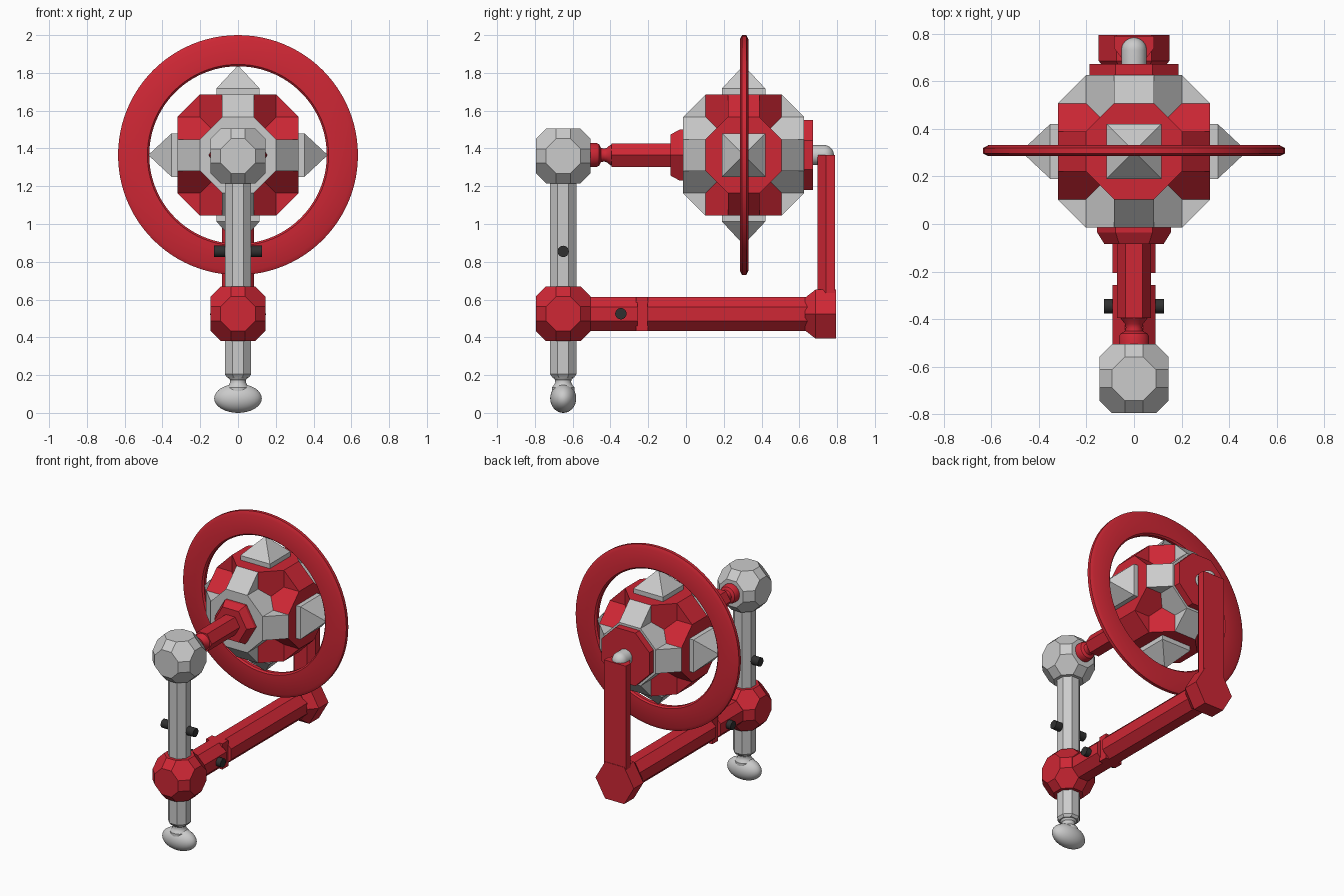
import bpy, bmesh, math
from mathutils import Matrix, Vector
from itertools import permutations, product

if "Cube" in bpy.data.objects:
    bpy.data.objects.remove(bpy.data.objects["Cube"])

ROT = {"z": Matrix(),
       "y": Matrix.Rotation(-math.pi / 2, 4, "X"),
       "x": Matrix.Rotation(math.pi / 2, 4, "Y")}
C8 = 1 / math.cos(math.pi / 8)          # octagon apothem to radius
A, B, C = 1, 1 + 2 ** .5, 1 + 2 * 2 ** .5   # truncated cuboctahedron proportions


def material(name, rgb):
    m = bpy.data.materials.new(name)
    m.diffuse_color = (*rgb, 1)
    m.use_nodes = True
    m.node_tree.nodes["Principled BSDF"].inputs["Base Color"].default_value = m.diffuse_color
    return m


RED = material("red", (0.62, 0.02, 0.035))
BLACK = material("black", (0.03, 0.03, 0.03))


def finish(name, bm, mat=None, smooth=False):
    bmesh.ops.recalc_face_normals(bm, faces=bm.faces)
    me = bpy.data.meshes.new(name)
    bm.to_mesh(me)
    bm.free()
    if mat:
        me.materials.append(mat)
    if smooth:
        me.shade_smooth()
        me.set_sharp_from_angle(angle=math.radians(35))
    ob = bpy.data.objects.new(name, me)
    bpy.context.collection.objects.link(ob)
    return ob


def lathe(name, profile, center=(0, 0, 0), axis="z", n=8, mat=None, smooth=False, closed=False):
    """Turn (radius, height) points round an axis; 8 sides get flats on the axes."""
    bm = bmesh.new()
    phase, k = (math.pi / 8, C8) if n == 8 else (0, 1)
    M = Matrix.Translation(center) @ ROT[axis]
    rings = []
    for r, h in profile:
        rings.append([bm.verts.new(M @ Vector((k * r * math.cos(phase + i * math.tau / n),
                                               k * r * math.sin(phase + i * math.tau / n), h)))
                      for i in range(n)])
    pairs = list(zip(rings, rings[1:]))
    if closed:
        pairs.append((rings[-1], rings[0]))
    else:
        bm.faces.new(rings[0])
        bm.faces.new(rings[-1])
    for p, q in pairs:
        for i in range(n):
            j = (i + 1) % n
            bm.faces.new((p[i], p[j], q[j], q[i]))
    return finish(name, bm, mat, smooth)


def hulls(name, sets, center=(0, 0, 0), mat=None):
    """One mesh holding the convex hull of each point set."""
    bm = bmesh.new()
    for pts in sets:
        vs = [bm.verts.new(Vector(p) + Vector(center)) for p in pts]
        bmesh.ops.convex_hull(bm, input=vs)
    bmesh.ops.dissolve_limit(bm, angle_limit=0.01, verts=bm.verts, edges=bm.edges)
    return finish(name, bm, mat)


def box(name, lo, hi, mat=None):
    return hulls(name, [list(product(*zip(lo, hi)))], mat=mat)


# Core: three crossing octagonal drums
HUB = (0, 0.305, 1.365)
u = 0.32 / C
for ax, mat in (("x", RED), ("y", None), ("z", RED)):
    lathe("core_drum_" + ax, [(B * u, -C * u), (B * u, C * u)], HUB, ax, mat=mat)

# Core: wedges that chamfer between neighbouring drums
wedges = {"grey": [], "red": []}
for a, b in ((0, 1), (1, 2), (0, 2)):
    c = 3 - a - b
    for s, t in product((-1, 1), repeat=2):
        pts = []
        for p, q in ((B, B), (B, C), (C, B)):
            for w in (-A, A):
                v = [0, 0, 0]
                v[a], v[b], v[c] = s * p * u, t * q * u, w * u
                pts.append(v)
        wedges["red" if c == 1 else "grey"].append(pts)
hulls("core_wedges_grey", wedges["grey"], HUB)
hulls("core_wedges_red", wedges["red"], HUB, RED)

# Four pyramid studs between core and ring
studs = []
for a, s in product((0, 2), (-1, 1)):
    pts = []
    for h, r in ((0.31, 0.115), (0.352, 0.115), (0.475, 0)):
        for i, j in product((-r, r), repeat=2) if r else [(0, 0)]:
            v = [0, i, 0]
            v[a], v[2 - a] = s * h, j
            pts.append(v)
    studs.append(pts)
hulls("pyramid_studs", studs, HUB)

# Outer ring
lathe("outer_ring", [(0.47, -0.012), (0.48, -0.023), (0.612, -0.023), (0.635, -0.011),
                     (0.635, 0.011), (0.612, 0.023), (0.48, 0.023), (0.47, 0.012)],
      (0, 0.308, 1.365), "y", 96, RED, True, True)

# Axle from the top knob to the core
AXLE = (0, 0, 1.365)
lathe("axle_flange", [(0.125, -0.083), (0.155, -0.035), (0.155, -0.01)], AXLE, "y", 6, RED)
lathe("axle_shaft", [(0.072, -0.395), (0.072, -0.07)], AXLE, "y", 6, RED)
lathe("axle_neck", [(0.064, -0.53), (0.064, -0.475), (0.057, -0.46), (0.038, -0.45), (0.034, -0.435),
                    (0.038, -0.42), (0.05, -0.405), (0.06, -0.39)], AXLE, "y", 32, RED, True)

# Rear bearing: octagonal plate and rounded pin
lathe("rear_plate", [(0.186, 0.615), (0.186, 0.673)], AXLE, "y", 8, RED)
dome = [(0.053 * math.cos(t * math.pi / 16), 0.73 + 0.053 * math.sin(t * math.pi / 16)) for t in range(8)]
lathe("rear_pin", [(0.053, 0.66)] + dome + [(0.002, 0.783)], AXLE, "y", 32, None, True)

# Faceted knobs on the column
k = 0.145 / C
KNOB = [[s * p for s, p in zip(signs, perm)]
        for perm in permutations((A * k, B * k, C * k)) for signs in product((-1, 1), repeat=3)]
hulls("top_knob", [KNOB], (0, -0.65, 1.36))
hulls("lower_knob", [KNOB], (0, -0.65, 0.525), RED)

# Grey column, neck and foot
lathe("column", [(0.058, 0.188), (0.07, 0.205), (0.07, 1.25)], (0, -0.65, 0))
lathe("foot_neck", [(0.056, 0.2), (0.052, 0.185), (0.043, 0.175), (0.042, 0.162), (0.047, 0.15),
                    (0.06, 0.135), (0.06, 0.11)], (0, -0.65, 0), "z", 32, None, True)
bm = bmesh.new()
bmesh.ops.create_uvsphere(bm, u_segments=32, v_segments=16, radius=1,
                          matrix=Matrix.Translation((0, -0.65, 0.077)) @ Matrix.Diagonal((0.126, 0.069, 0.077, 1)))
finish("foot", bm, None, True)

# Horizontal beam in two lengths with a flat joint
BEAM = (0, 0, 0.523)
lathe("beam_front", [(0.09, -0.6), (0.09, -0.257)], BEAM, "y", 8, RED)
box("beam_joint", (-0.065, -0.265, 0.433), (0.065, -0.2, 0.613), RED)
lathe("beam_rear", [(0.09, -0.205), (0.09, 0.7)], BEAM, "y", 8, RED)
lathe("beam_end", [(0.1, 0.63), (0.149, 0.685), (0.149, 0.793)], BEAM, "y", 6, RED)

# Upright arm behind the core, narrower on its inner side
hulls("rear_arm", [[(x, y, z) for z in (0.55, 1.365)
                    for x, y in ((-0.05, 0.695), (0.05, 0.695), (0.085, 0.74),
                                 (0.085, 0.79), (-0.085, 0.79), (-0.085, 0.74))]], mat=RED)

# Black cross pins
for name, y, z in (("column_pin", -0.65, 0.855), ("beam_pin", -0.345, 0.525)):
    lathe(name, [(0.03, -0.126), (0.03, 0.126)], (0, y, z), "x", 24, BLACK, True)
